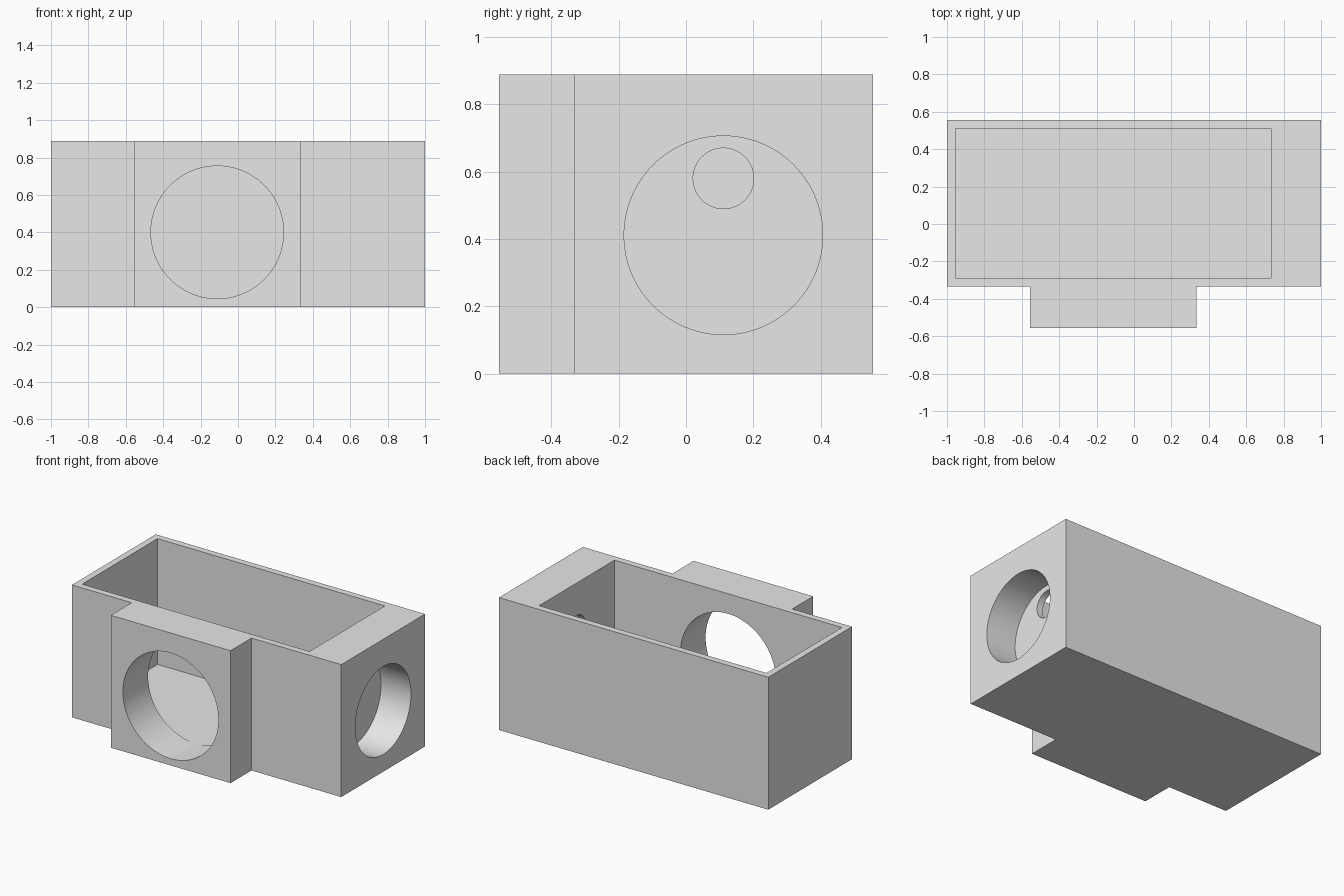
import bpy
import bmesh
import math
from mathutils import Matrix

cube = bpy.data.objects.get("Cube")
if cube:
    bpy.data.objects.remove(cube, do_unlink=True)

U = 2 / 45            # design unit: one wall thickness
BORE_Y = 2.5 * U      # axis of the side bores

grey = bpy.data.materials.new("light grey")
grey.use_nodes = True
grey.diffuse_color = (0.8, 0.8, 0.8, 1)
grey.node_tree.nodes["Principled BSDF"].inputs["Base Color"].default_value = (0.8, 0.8, 0.8, 1)


def make_object(name, bm):
    mesh = bpy.data.meshes.new(name)
    bmesh.ops.recalc_face_normals(bm, faces=bm.faces)
    bm.to_mesh(mesh)
    bm.free()
    mesh.materials.append(grey)
    obj = bpy.data.objects.new(name, mesh)
    bpy.context.collection.objects.link(obj)
    return obj


def prism(name, outline, z0, z1):
    """Extrude a plan outline from z0 up to z1."""
    bm = bmesh.new()
    face = bm.faces.new([bm.verts.new((x, y, z0)) for x, y in outline])
    top = bmesh.ops.extrude_face_region(bm, geom=[face])["geom"]
    verts = [v for v in top if isinstance(v, bmesh.types.BMVert)]
    bmesh.ops.translate(bm, verts=verts, vec=(0, 0, z1 - z0))
    return make_object(name, bm)


def cylinder(name, axis, centre, radius, length):
    bm = bmesh.new()
    bmesh.ops.create_cone(bm, cap_ends=True, segments=96, radius1=radius,
                          radius2=radius, depth=length)
    turn = Matrix.Rotation(math.pi / 2, 4, "Y" if axis == "X" else "X")
    bmesh.ops.transform(bm, matrix=Matrix.Translation(centre) @ turn, verts=bm.verts)
    return make_object(name, bm)


# Body: rectangular block with a square boss on the front
xl, xr, yf, yb = -1, 1, -7.5 * U, 12.5 * U
bl, br, boss_y = -12.5 * U, 7.5 * U, -12.5 * U
housing = prism("housing", [(xl, yf), (bl, yf), (bl, boss_y), (br, boss_y),
                            (br, yf), (xr, yf), (xr, yb), (xl, yb)], 0, 20 * U)

# Cutters: open-topped cavity, front port, side counterbore and its small through hole
cl, cr, cf, cb = xl + U, xr - 6 * U, yf + U, yb - U
cutters = [
    prism("cavity_cutter", [(cl, cf), (cr, cf), (cr, cb), (cl, cb)], U, 22 * U),
    cylinder("front_port_cutter", "Y", (-2.5 * U, -10 * U, 9 * U), 7.98 * U, 10 * U),
    cylinder("side_bore_cutter", "X", (1, BORE_Y, 0.411), 0.295, 10 * U),
    cylinder("cable_hole_cutter", "X", (cr, BORE_Y, 0.58), 0.09, 5 * U),
]
bpy.context.view_layer.objects.active = housing
housing.select_set(True)
for cutter in cutters:
    mod = housing.modifiers.new(cutter.name, "BOOLEAN")
    mod.operation = "DIFFERENCE"
    mod.solver = "EXACT"
    mod.object = cutter
    bpy.ops.object.modifier_apply(modifier=mod.name)
    bpy.data.objects.remove(cutter, do_unlink=True)

bpy.ops.object.shade_smooth_by_angle(angle=math.radians(30))
